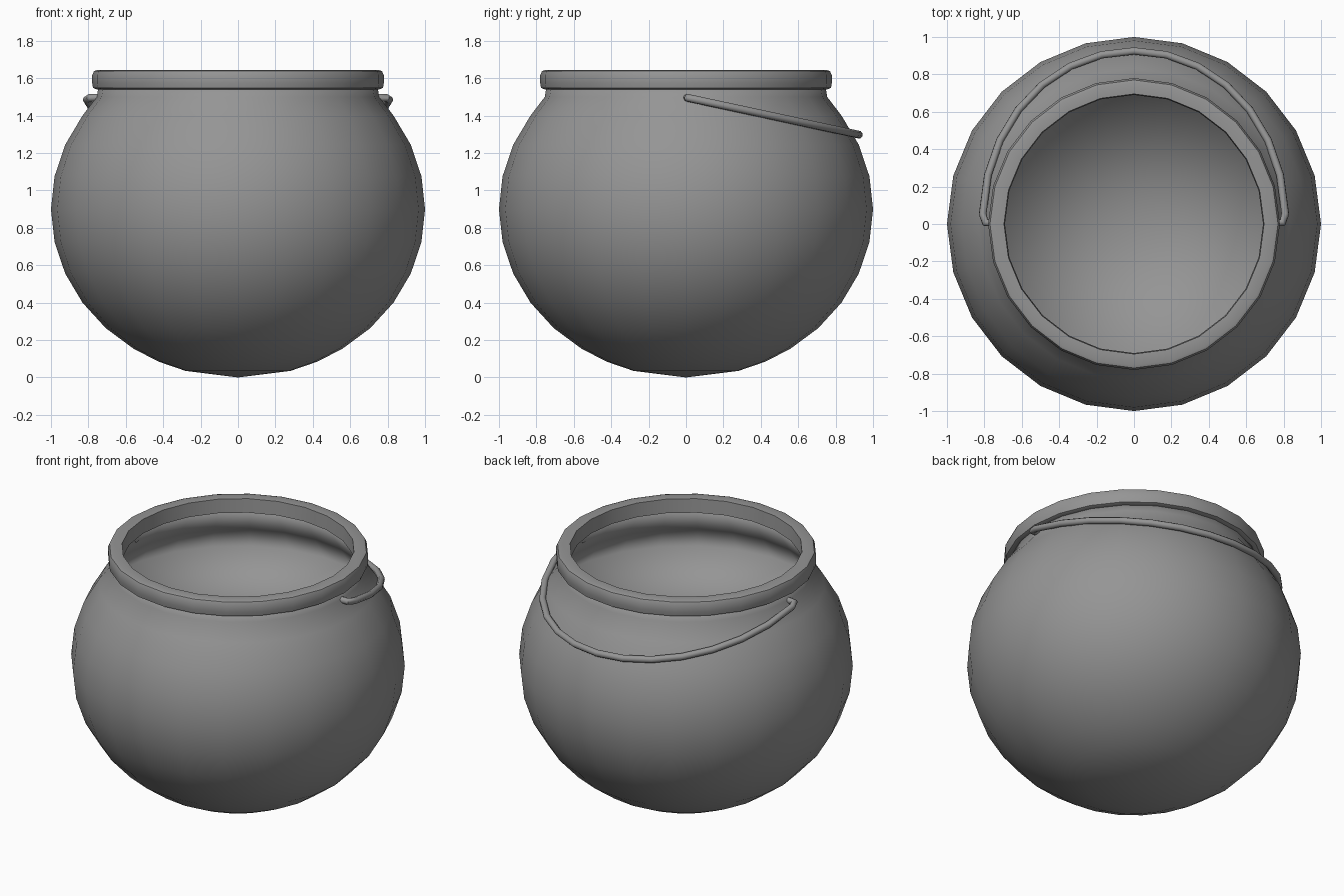
import bpy, bmesh, math
from math import sin, cos, pi, radians

cube = bpy.data.objects.get("Cube")
if cube:
    bpy.data.objects.remove(cube, do_unlink=True)

SIDES = 24

iron = bpy.data.materials.new("grey_iron")
iron.use_nodes = True
GREY = (0.3, 0.3, 0.3, 1)
iron.diffuse_color = GREY
iron.node_tree.nodes["Principled BSDF"].inputs["Base Color"].default_value = GREY


def finish(obj, angle):
    """Assign the material and smooth the surface below the given angle."""
    obj.data.materials.append(iron)
    bpy.ops.object.select_all(action='DESELECT')
    obj.select_set(True)
    bpy.context.view_layer.objects.active = obj
    bpy.ops.object.shade_smooth_by_angle(angle=radians(angle))


def lathe(name, profile, angle, closed=False):
    """Spin a (radius, height) profile around the z axis."""
    bm = bmesh.new()
    verts = [bm.verts.new((r, 0, z)) for r, z in profile]
    edges = [bm.edges.new(pair) for pair in zip(verts, verts[1:])]
    if closed:
        edges.append(bm.edges.new((verts[-1], verts[0])))
    bmesh.ops.spin(bm, geom=verts + edges, cent=(0, 0, 0), axis=(0, 0, 1),
                   angle=2 * pi, steps=SIDES, use_merge=True)
    bmesh.ops.remove_doubles(bm, verts=bm.verts, dist=0.0005)
    bmesh.ops.recalc_face_normals(bm, faces=bm.faces)
    mesh = bpy.data.meshes.new(name)
    bm.to_mesh(mesh)
    bm.free()
    obj = bpy.data.objects.new(name, mesh)
    bpy.context.collection.objects.link(obj)
    finish(obj, angle)
    return obj


# Pot body: flattened ball outside, neck, inner wall and the filled surface
bowl = [(0, 0), (0.28, 0.035), (0.42, 0.083)]
bowl += [(cos(radians(a)), 0.9 + 0.9 * sin(radians(a)))
         for a in (-56.25, -45, -33.75, -22.5, -11.25, 0, 11.25, 22.5, 33.75)]
neck = [(0.755, 1.5), (0.745, 1.56), (0.7, 1.56)]
inside = [(0.8, 1.39), (0.895, 1.235), (0, 1.235)]
lathe("pot_body", bowl + neck + inside, 180)

# Rim: thick band with softened corners
lathe("rim", [(0.69, 1.55), (0.755, 1.54), (0.775, 1.548), (0.78, 1.575),
              (0.78, 1.615), (0.77, 1.638), (0.755, 1.643), (0.695, 1.64)],
      40, closed=True)

# Bail handle: half ellipse resting on the back, with hooked ends
ARC = 14
arc = [(0.81 * cos(t), 0.925 * sin(t) ** 0.95)
       for t in (0.05 + (pi - 0.1) * i / ARC for i in range(ARC + 1))]
path = [(0.74, 0.005), (0.795, 0.008)] + arc + [(-0.795, 0.008), (-0.74, 0.005)]
curve = bpy.data.curves.new("handle", 'CURVE')
curve.dimensions = '3D'
curve.bevel_depth = 0.021
curve.bevel_resolution = 2
curve.use_fill_caps = True
spline = curve.splines.new('POLY')
spline.points.add(len(path) - 1)
for point, (x, y) in zip(spline.points, path):
    point.co = (x, y, 1.497 - 0.215 * y, 1)
handle = bpy.data.objects.new("handle", curve)
bpy.context.collection.objects.link(handle)
bpy.ops.object.select_all(action='DESELECT')
handle.select_set(True)
bpy.context.view_layer.objects.active = handle
bpy.ops.object.convert(target='MESH')
finish(bpy.context.view_layer.objects.active, 50)
